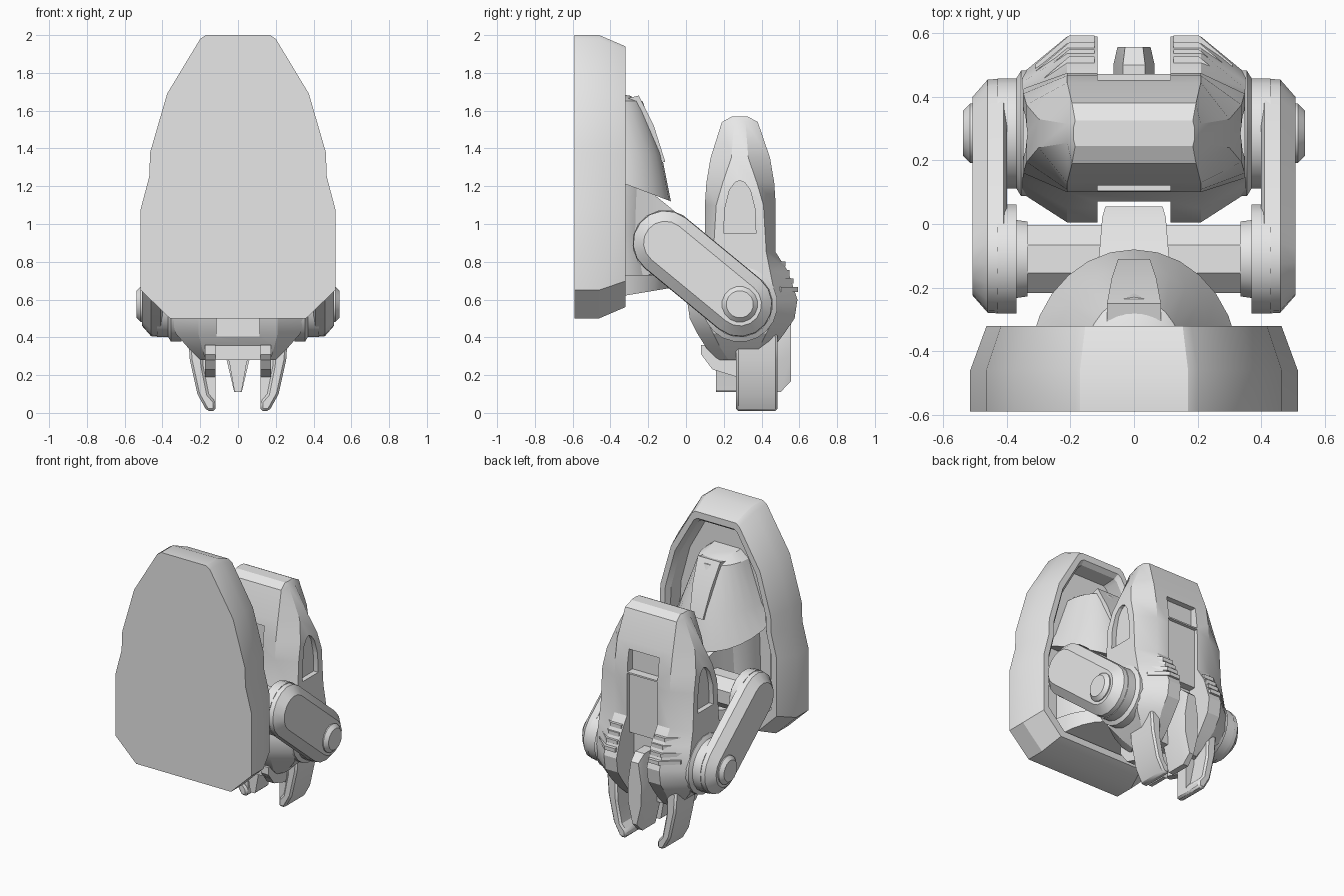
import bpy, bmesh
from math import sin, cos, pi, atan2, tau

default = bpy.data.objects.get("Cube")
if default:
    bpy.data.objects.remove(default, do_unlink=True)

grey = bpy.data.materials.new("light grey")
grey.use_nodes = True
grey.diffuse_color = (.8, .8, .8, 1)
grey.node_tree.nodes["Principled BSDF"].inputs["Base Color"].default_value = (.8, .8, .8, 1)
parts = []


def loft(name, rings):
    """Skin a list of equal-length closed rings and cap both ends."""
    bm = bmesh.new()
    rows = [[bm.verts.new(p) for p in ring] for ring in rings]
    count = len(rows[0])
    for a, b in zip(rows, rows[1:]):
        for i in range(count):
            j = (i + 1) % count
            bm.faces.new((a[i], a[j], b[j], b[i]))
    bm.faces.new(rows[0])
    bm.faces.new(rows[-1])
    bmesh.ops.recalc_face_normals(bm, faces=bm.faces)
    mesh = bpy.data.meshes.new(name)
    bm.to_mesh(mesh)
    bm.free()
    mesh.materials.append(grey)
    obj = bpy.data.objects.new(name, mesh)
    bpy.context.collection.objects.link(obj)
    parts.append(obj)
    return obj


def prism(name, points, axis, start, end):
    """Extrude a flat profile along the x or y axis."""
    if axis == "x":
        return loft(name, [[(x, a, b) for a, b in points] for x in (start, end)])
    return loft(name, [[(a, y, b) for a, b in points] for y in (start, end)])


def box(name, x, y, z):
    return prism(name, [(y[0], z[0]), (y[1], z[0]), (y[1], z[1]), (y[0], z[1])], "x", *x)


def turned(name, center, profile, sides):
    """Round part about an x-parallel axis; profile holds (x, radius)."""
    y, z = center
    return loft(name, [[(x, y + r * cos(tau * (i + .5) / sides), z + r * sin(tau * (i + .5) / sides))
                        for i in range(sides)] for x, r in profile])


def bevel(obj, width):
    mod = obj.modifiers.new("bevel", "BEVEL")
    mod.width = width
    mod.segments = 1
    mod.limit_method = "ANGLE"


def cut(obj, cutters):
    """Subtract the cutters, keep the result as plain mesh, drop the cutters."""
    for cutter in cutters:
        mod = obj.modifiers.new("cut", "BOOLEAN")
        mod.operation = "DIFFERENCE"
        mod.solver = "EXACT"
        mod.object = cutter
    graph = bpy.context.evaluated_depsgraph_get()
    mesh = bpy.data.meshes.new_from_object(obj.evaluated_get(graph))
    obj.modifiers.clear()
    obj.data = mesh
    for cutter in cutters:
        parts.remove(cutter)
        bpy.data.objects.remove(cutter, do_unlink=True)


# Shield: chamfered slab with a hollow back
half = [(.36, .5), (.515, .65), (.515, 1.08), (.47, 1.25), (.465, 1.38),
        (.375, 1.69), (.2, 1.98), (.17, 2)]
outline = half + [(-x, z) for x, z in reversed(half)]
steps = [(-.59, 1, 1), (-.46, 1, 1), (-.32, .9, .92), (-.32, .82, .86),
         (-.35, .77, .83), (-.45, .76, .82)]
loft("shield", [[(x * sx, y, 1.25 + (z - 1.25) * sz) for x, z in outline] for y, sx, sz in steps])


# Domed mount on the back of the shield
def arc(z, width, front, drop=0, count=14):
    return [(width * cos(pi * i / count), -.45 + (front + .45) * sin(pi * i / count),
             z + drop * sin(pi * i / count)) for i in range(count + 1)]


loft("mount_hood", [arc(1.7, .1, -.3, -.02), arc(1.65, .16, -.23), arc(1.37, .26, -.13),
                    arc(1.26, .33, -.08, -.14)])
loft("mount_core", [arc(1.28, .24, -.17, -.1), arc(.95, .25, -.19), arc(.65, .25, -.15)])
loft("mount_lower_lip", [arc(.73, .3, -.08), arc(.6, .29, -.09, .06)])
loft("hood_panel", [[(-w, y, z), (w, y, z), (w, y - .08, z - .02), (-w, y - .08, z - .02)]
                    for w, y, z in ((.085, -.25, 1.68), (.07, -.17, 1.52), (.05, -.11, 1.33))])

# Flared neck reaching to the axle
loft("neck", [[(-w, y, low), (w, y, low), (w, y, high), (-w, y, high)]
              for y, w, low, high in ((-.4, .23, .7, 1.22), (-.2, .15, .73, 1.18), (-.1, .11, .76, 1.1),
                                      (.02, .1, .8, 1.0), (.055, .09, .84, .96))])

# Axle and link arms
top_pivot, low_pivot = (-.11, .9), (.285, .575)
turned("axle", top_pivot, [(-.35, .115), (.35, .115)], 8)


def stadium(x, radius):
    lean = atan2(low_pivot[1] - top_pivot[1], low_pivot[0] - top_pivot[0])
    points = []
    for (y, z), start in ((low_pivot, -pi / 2), (top_pivot, pi / 2)):
        for i in range(9):
            t = lean + start + pi * i / 8
            points.append((x, y + radius * cos(t), z + radius * sin(t)))
    return points


for side, s in (("left", 1), ("right", -1)):
    loft(side + "_arm", [stadium(s * x, r) for x, r in ((.4, .15), (.41, .173), (.46, .17), (.508, .115))])
    turned(side + "_arm_top_boss", top_pivot, [(s * .335, .12), (s * .37, .125), (s * .37, .175), (s * .43, .175)], 16)
    turned(side + "_arm_low_boss", low_pivot, [(s * .3, .2), (s * .355, .2), (s * .37, .175), (s * .43, .175)], 20)
    turned(side + "_pivot_cap", low_pivot, [(s * .49, .095), (s * .515, .095), (s * .538, .072)], 16)


# Pod: octagonal sections stacked in height
def section(z, width, flat, front, back, side):
    mid = .285
    quarter = [(flat, front), (width, mid - side), (width, mid + side), (flat, back)]
    return [(x, y, z) for x, y in quarter] + [(-x, y, z) for x, y in reversed(quarter)]


pod = loft("pod", [section(*row) for row in (
    (1.57, .19, .185, .245, .325, .02),
    (1.54, .21, .195, .19, .38, .03),
    (1.35, .3, .21, .13, .445, .045),
    (1.22, .338, .21, .108, .467, .09),
    (1.1, .348, .21, .1, .475, .125),
    (.85, .35, .21, .1, .475, .14),
    (.75, .35, .21, .05, .54, .16),
    (.6, .35, .21, .005, .59, .19),
    (.5, .35, .21, .02, .575, .18),
    (.42, .33, .21, .06, .52, .14),
    (.34, .26, .19, .11, .46, .1),
    (.28, .2, .17, .17, .4, .06))])
arch = [(.2, .95), (.37, .95), (.365, 1.08), (.34, 1.18), (.31, 1.22), (.285, 1.23),
        (.26, 1.22), (.23, 1.18), (.205, 1.08)]
center = (-.115, .115)
cut(pod, [
    prism("left_window_cut", arch, "x", .315, .5),
    prism("right_window_cut", arch, "x", -.5, -.315),
    box("back_channel", center, (.45, .8), (.72, 1.14)),
    box("back_slot", center, (.415, .8), (1.15, 1.3)),
    box("back_gap", center, (.4, .8), (.1, .73)),
    box("front_channel", center, (-.2, .07), (.3, .9)),
    box("front_slot", center, (-.2, .15), (1.15, 1.3)),
])

# Claws, vents and blocks on both sides
claw = [(.12, .01), (.165, .01), (.215, .1), (.255, .28), (.265, .42), (.19, .42),
        (.185, .25), (.155, .1), (.12, .06)]
web = [(.12, .04), (.16, .06), (.21, .25), (.21, .4), (.12, .4)]
for side, s in (("left", 1), ("right", -1)):
    bevel(prism(side + "_claw", [(s * x, z) for x, z in claw], "y", .265, .485), .012)
    prism(side + "_claw_web", [(s * x, z) for x, z in web], "y", .28, .36)
    block = [(.08, .36), (.08, .31), (.14, .23), (.27, .19), (.3, .36)]
    prism(side + "_front_block", block, "x", s * .12, s * .175)
    for n in range(4):
        z = .64 + n * .045
        out = .592 - n * .022
        loft(f"{side}_vent_slat_{n + 1}", [
            [(s * .125, .42, h), (s * .125, out, h), (s * .205, out, h), (s * .31, out - .09, h), (s * .31, .42, h)]
            for h in (z, z + .026)])

# Crossbar, front spike and rear keel
box("crossbar", (-.17, .17), (.1, .32), (.28, .37))
loft("front_spike", [[(-w, .16, z), (w, .16, z), (w, .3, z), (-w, .3, z)]
                     for w, z in ((.055, .3), (.045, .26), (.02, .12), (.012, .11))])
keel = [(.02, .11), (.06, .28), (.065, .45), (.035, .64), (-.035, .64), (-.065, .45), (-.06, .28), (-.02, .11)]
loft("rear_keel", [[(x * k, y, .4 + (z - .4) * k) for x, z in keel]
                   for y, k in ((.36, 1), (.5, 1), (.557, .8))])

# Shading with crisp edges
bpy.ops.object.select_all(action="DESELECT")
for obj in parts:
    obj.select_set(True)
bpy.context.view_layer.objects.active = parts[0]
bpy.ops.object.shade_smooth_by_angle(angle=pi / 7)
